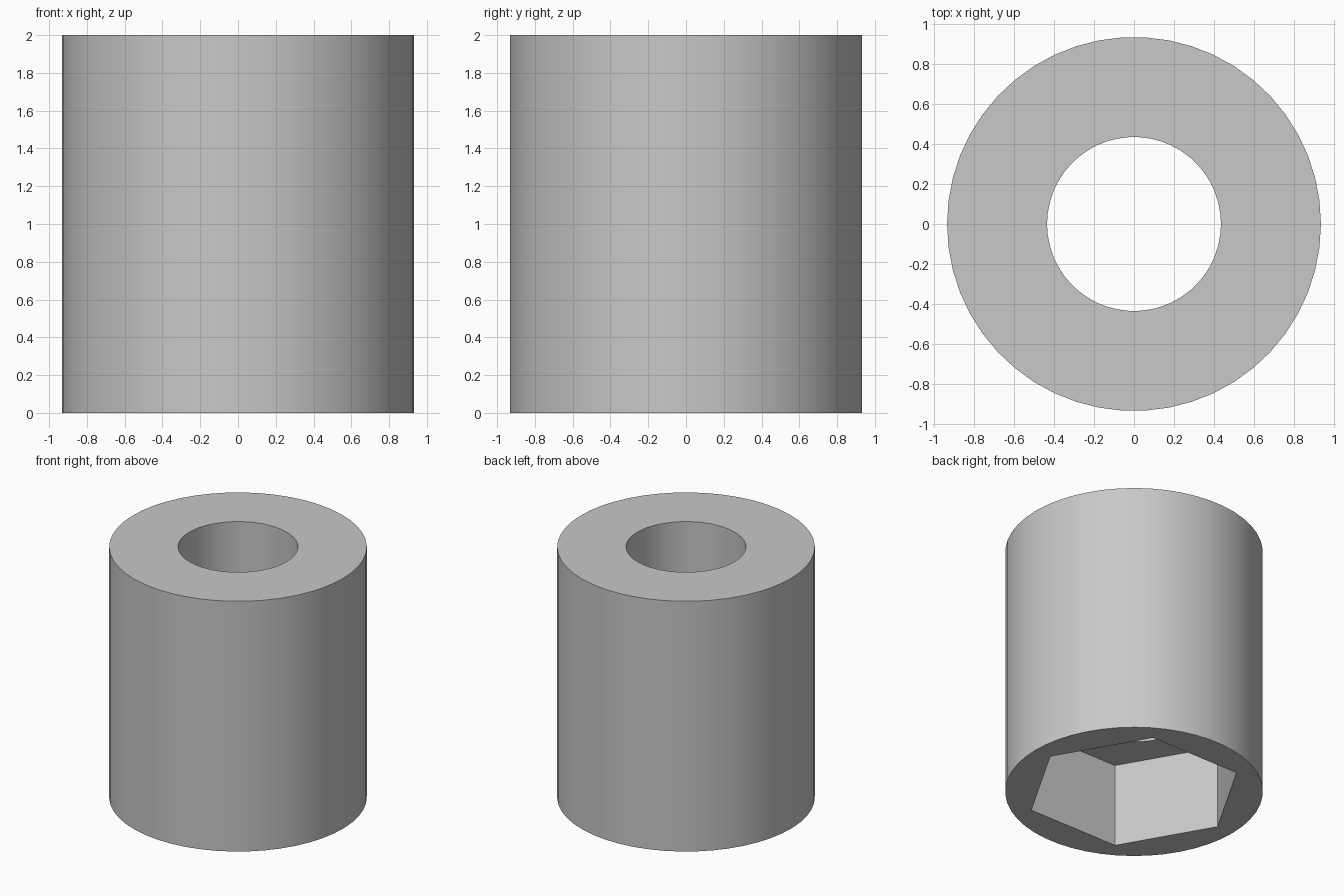
import bpy
import math

default_cube = bpy.data.objects.get("Cube")
if default_cube:
    bpy.data.objects.remove(default_cube, do_unlink=True)

HEIGHT = 2.0
OUTER_RADIUS = 0.933
HOLE_RADIUS = 0.434
HEX_RADIUS = 0.79
POCKET_DEPTH = 0.667
SIDES = 50


def prism(name, sides, radius, bottom, top):
    """Upright prism with its first corner on the x axis."""
    bpy.ops.mesh.primitive_cylinder_add(
        vertices=sides, radius=radius, depth=top - bottom,
        location=(0, 0, (top + bottom) / 2), rotation=(0, 0, math.pi / 2))
    obj = bpy.context.object
    obj.name = name
    bpy.ops.object.transform_apply(location=True, rotation=True, scale=True)
    return obj


def cut(body, cutter):
    """Subtract the cutter from the body, then remove it."""
    cutter.hide_render = True
    mod = body.modifiers.new("cut", "BOOLEAN")
    mod.operation = "DIFFERENCE"
    mod.solver = "EXACT"
    mod.object = cutter
    bpy.context.view_layer.objects.active = body
    bpy.ops.object.modifier_apply(modifier=mod.name)
    bpy.data.objects.remove(cutter, do_unlink=True)


# Plain grey material
grey = bpy.data.materials.new("light grey")
grey.use_nodes = True
colour = (0.58, 0.58, 0.58, 1)
grey.diffuse_color = colour
grey.node_tree.nodes["Principled BSDF"].inputs["Base Color"].default_value = colour

# Spacer body with a round through hole and a hexagonal nut pocket underneath
spacer = prism("spacer_body", SIDES, OUTER_RADIUS, 0, HEIGHT)
cut(spacer, prism("hex_pocket_cutter", 6, HEX_RADIUS, -0.5, POCKET_DEPTH))
cut(spacer, prism("through_hole_cutter", SIDES, HOLE_RADIUS, -0.5, HEIGHT + 0.5))

spacer.data.materials.clear()
spacer.data.materials.append(grey)

# Smooth round walls, crisp rims and pocket corners
bpy.ops.object.select_all(action="DESELECT")
spacer.select_set(True)
bpy.context.view_layer.objects.active = spacer
bpy.ops.object.shade_smooth_by_angle(angle=math.radians(30))
